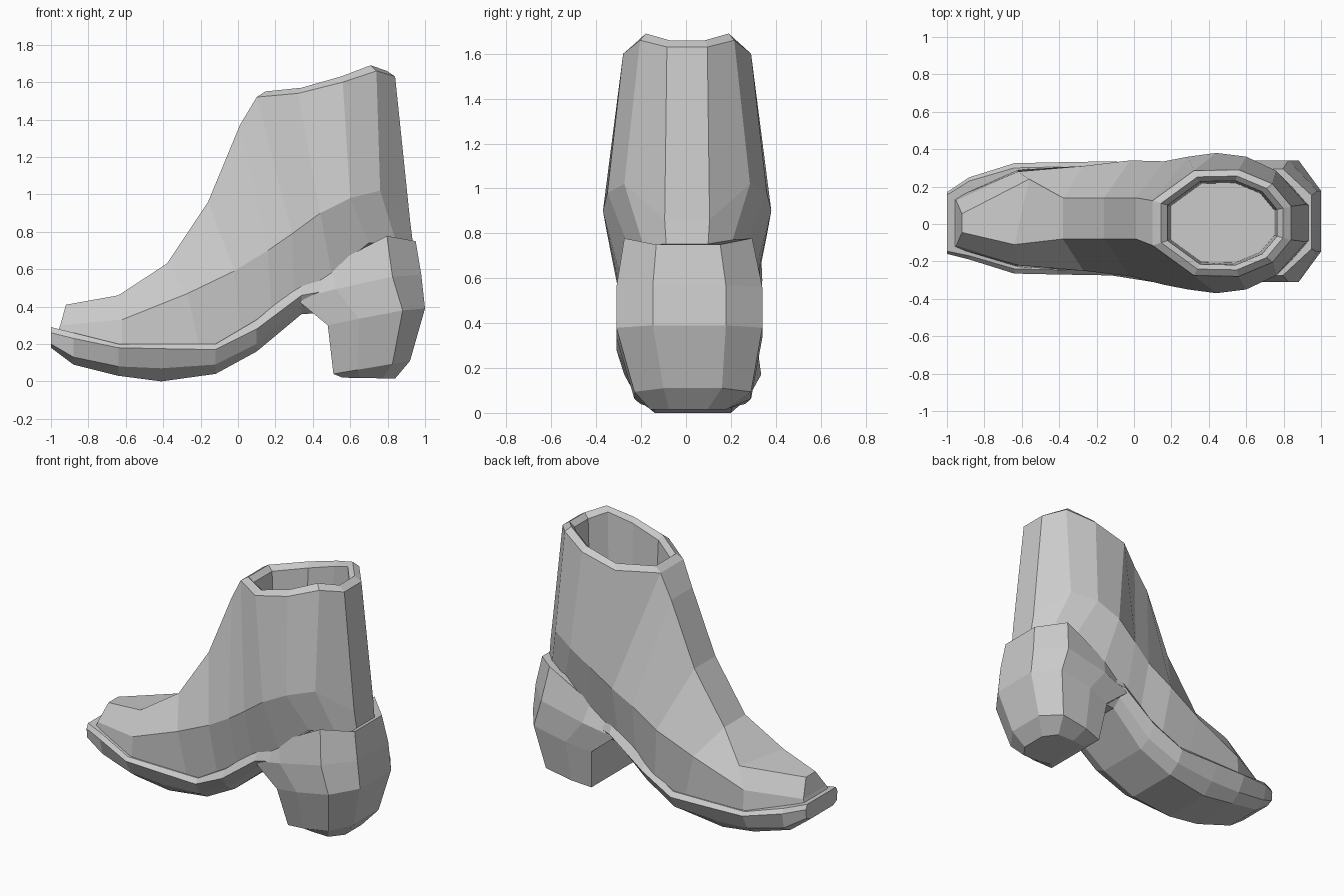
import bpy, bmesh

if "Cube" in bpy.data.objects:
    bpy.data.objects.remove(bpy.data.objects["Cube"])


def finish(name, bm):
    bmesh.ops.recalc_face_normals(bm, faces=bm.faces)
    me = bpy.data.meshes.new(name)
    bm.to_mesh(me)
    bm.free()
    ob = bpy.data.objects.new(name, me)
    bpy.context.collection.objects.link(ob)
    return ob


def loft(name, rings):
    """Closed skin over equal-length rings, capped at both ends."""
    bm = bmesh.new()
    vs = [[bm.verts.new(p) for p in r] for r in rings]
    n = len(vs[0])
    for a, b in zip(vs, vs[1:]):
        for i in range(n):
            j = (i + 1) % n
            bm.faces.new((a[i], a[j], b[j], b[i]))
    bm.faces.new(vs[0])
    bm.faces.new(vs[-1])
    return finish(name, bm)


def shift(x):
    # the ball of the foot leans a little towards +y
    return 0.03 if -.9 < x < 0.05 else 0.005


# Upper: stations from toe to heel, each with seam, crease and ridge/rim point
stations = [
    ((-.97, .13, .25), (-.95, .12, .30), (-.92, .05, .41)),
    ((-.62, .26, .16), (-.62, .25, .33), (-.64, .14, .46)),
    ((-.20, .27, .16), (-.27, .28, .47), (-.38, .11, .63)),
    ((.02, .27, .24), (-.02, .31, .59), (-.16, .11, .96)),
    ((.18, .27, .36), (.16, .33, .70), (.01, .11, 1.37)),
    ((.30, .28, .45), (.29, .355, .79), (.10, .12, 1.52)),
    ((.50, .29, .58), (.44, .375, .90), (.32, .28, 1.54)),
    ((.70, .26, .74), (.60, .355, .98), (.56, .285, 1.60)),
    ((.85, .19, .73), (.76, .28, 1.02), (.74, .21, 1.66)),
    ((.94, .09, .70), (.92, .10, .86), (.84, .09, 1.63)),
]
bm = bmesh.new()
sides = []
for s in (1, -1):
    sides.append([[bm.verts.new((x, s * y + shift(x), z)) for x, y, z in st]
                  for st in stations])
    for a, b in zip(sides[-1], sides[-1][1:]):
        for k in range(2):
            bm.faces.new((a[k], b[k], b[k + 1], a[k + 1]))
L, R = sides
L[1][2].co.x, L[1][2].co.y = -.56, .24
# toe cap, back strip and instep strip join the two sides
for i in (0, -1):
    for k in range(2):
        bm.faces.new((L[i][k], R[i][k], R[i][k + 1], L[i][k + 1]))
for i in range(5):
    bm.faces.new((L[i][2], L[i + 1][2], R[i + 1][2], R[i][2]))
bm.faces.new([st[0] for st in L] + [st[0] for st in reversed(R)])
# bevelled rim, inner wall and inner floor
outer = loop = [st[2] for st in L[5:]] + [st[2] for st in reversed(R[5:])]
for f, dz, floor in ((.88, .03, None), (.79, .0, None), (.75, 0, 1.22)):
    inner = [bm.verts.new((.48 + (v.co.x - .48) * f, .01 + (v.co.y - .01) * f,
                           floor or v.co.z + dz)) for v in outer]
    for i in range(10):
        j = (i + 1) % 10
        bm.faces.new((loop[i], loop[j], inner[j], inner[i]))
    loop = inner
bm.faces.new(loop)
finish("boot_upper", bm)

# Sole: x, then half width / height for top lip, welt edge, side and bottom
sole = [
    (-1.0, .15, .29, .165, .26, .16, .20, .12, .18),
    (-.88, .20, .26, .22, .23, .20, .13, .13, .09),
    (-.64, .27, .20, .295, .18, .24, .08, .17, .03),
    (-.41, .275, .20, .30, .175, .25, .07, .17, .0),
    (-.12, .28, .20, .305, .17, .26, .09, .18, .04),
    (.10, .28, .33, .315, .28, .26, .20, .18, .16),
    (.34, .28, .53, .315, .46, .26, .41, .20, .36),
    (.56, .26, .62, .28, .50, .25, .42, .20, .37),
]
rings = []
for x, *v in sole:
    half = list(zip(v[::2], v[1::2]))
    c = shift(x)
    rings.append([(x, c + y, z) for y, z in half]
                 + [(x, c - y, z) for y, z in reversed(half)])
loft("sole_and_welt", rings)

# Heel with counter: front x/z, back x/z, half width, side lift, y centre
heel = [
    (.56, .02, .84, .015, .17, 0, .01),
    (.51, .04, .92, .11, .26, .0, .03),
    (.48, .30, 1.0, .39, .325, .01, .015),
    (.31, .44, .98, .57, .325, .02, .015),
    (.28, .48, .95, .75, .285, .09, .01),
]
# half outline: position along the length, width share, lift share
outline = [(1, .5, 0), (.77, 1, 1), (.32, 1, .6), (0, .9, 0)]
rings = []
for xf, zf, xb, zb, w, lift, c in heel:
    half = [(xf + (xb - xf) * t, w * k, zf + (zb - zf) * t + lift * h)
            for t, k, h in outline]
    rings.append([(x, c + y, z) for x, y, z in half]
                 + [(x, c - y, z) for x, y, z in reversed(half)])
loft("heel", rings)
